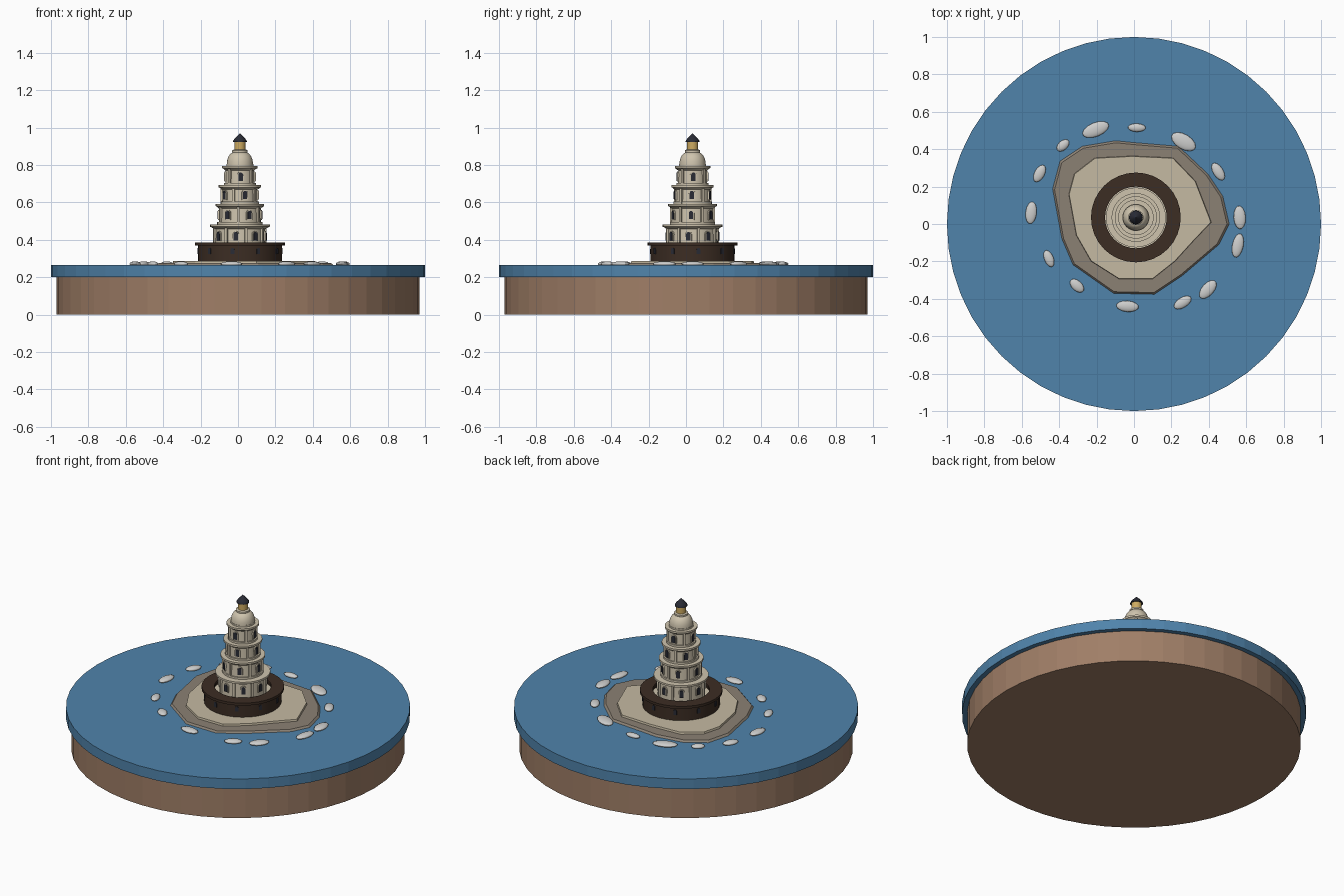
import bpy, bmesh, math
from mathutils import Matrix, Vector

if "Cube" in bpy.data.objects:
    bpy.data.objects.remove(bpy.data.objects["Cube"], do_unlink=True)

TOWER = Vector((0.01, 0.035, 0))


def material(name, r, g, b):
    m = bpy.data.materials.new(name)
    m.use_nodes = True
    m.diffuse_color = (r, g, b, 1)
    m.node_tree.nodes["Principled BSDF"].inputs["Base Color"].default_value = (r, g, b, 1)
    return m


EARTH = material("earth brown", .35, .21, .135)
SEA = material("sea blue", .08, .23, .41)
SHORE = material("shore grey", .26, .22, .175)
SAND = material("sand", .56, .49, .36)
STONE = material("cream stone", .62, .55, .42)
WALL = material("dark brown", .045, .026, .017)
ROCK = material("pale rock", .62, .62, .61)
DARK = material("slate", .022, .024, .035)
GOLD = material("lamp gold", .62, .41, .12)


def finish(name, bm, mat, location=(0, 0, 0), smooth=False):
    bmesh.ops.recalc_face_normals(bm, faces=bm.faces)
    mesh = bpy.data.meshes.new(name)
    bm.to_mesh(mesh)
    bm.free()
    mesh.materials.append(mat)
    ob = bpy.data.objects.new(name, mesh)
    ob.location = location
    bpy.context.collection.objects.link(ob)
    if smooth:
        bpy.ops.object.select_all(action='DESELECT')
        ob.select_set(True)
        bpy.context.view_layer.objects.active = ob
        bpy.ops.object.shade_smooth_by_angle(angle=math.radians(35))
    return ob


def loft(bm, rings, closed=False):
    """Join equal rings of points; cap the ends or close the loop."""
    loops = [[bm.verts.new(p) for p in ring] for ring in rings]
    pairs = list(zip(loops, loops[1:]))
    if closed:
        pairs.append((loops[-1], loops[0]))
    else:
        bm.faces.new(loops[0])
        bm.faces.new(loops[-1])
    n = len(loops[0])
    for a, b in pairs:
        for i in range(n):
            j = (i + 1) % n
            bm.faces.new((a[i], a[j], b[j], b[i]))


def lathe(name, profile, mat, seg=32, location=TOWER, smooth=True, closed=False):
    bm = bmesh.new()
    turn = [math.tau * i / seg for i in range(seg)]
    loft(bm, [[(r * math.cos(a), r * math.sin(a), z) for a in turn] for r, z in profile], closed)
    return finish(name, bm, mat, location, smooth)


def layer(name, outline, z0, z1, taper, mat):
    bm = bmesh.new()
    loft(bm, [[(x * s, y * s, z) for x, y in outline] for s, z in ((1, z0), (taper, z1))])
    return finish(name, bm, mat)


def around(name, count, start, radius, z, w, h, depth, mat, arched=True):
    """Ring of upright plates; angle zero faces the front."""
    outline = [(-w / 2, 0), (w / 2, 0)]
    if arched:
        outline += [(w / 2 * math.cos(t), h - w / 2 + w / 2 * math.sin(t))
                    for t in (math.pi * i / 6 for i in range(7))]
    else:
        outline += [(w / 2, h), (-w / 2, h)]
    bm = bmesh.new()
    for i in range(count):
        old = set(bm.verts)
        loft(bm, [[(x, y, z + up) for x, up in outline]
                  for y in (-radius - depth, -radius + .012)])
        bmesh.ops.rotate(bm, verts=[v for v in bm.verts if v not in old], cent=(0, 0, 0),
                         matrix=Matrix.Rotation(math.radians(start) + math.tau * i / count, 3, 'Z'))
    return finish(name, bm, mat, TOWER)


# Round base and sea
lathe("base", [(.97, 0), (.97, .2)], EARTH, 48, (0, 0, 0), False)
lathe("sea", [(1, .2), (1, .265)], SEA, 48, (0, 0, 0), False)

# Island
shore = [(.24, .42), (.40, .27), (.48, .15), (.515, 0), (.46, -.11), (.26, -.28), (.11, -.38),
         (-.11, -.375), (-.33, -.22), (-.39, -.08), (-.44, .19), (-.40, .34), (-.28, .42),
         (-.10, .45), (0, .44)]
beach = [(.21, .355), (.33, .23), (.415, .01), (.32, -.09), (.22, -.2), (.10, -.295),
         (-.08, -.295), (-.23, -.2), (-.31, -.06), (-.35, .16), (-.32, .27), (-.21, .355),
         (-.01, .365)]
layer("island_shore", shore, .26, .276, .965, SHORE)
layer("island_beach", beach, .27, .288, .99, SAND)

# Rocks, long side along the shore: x, y, length, width
rocks = [(-.205, .505, .15, .075), (.015, .515, .095, .045), (.265, .44, .145, .08),
         (.45, .28, .105, .055), (.565, .035, .125, .065), (.555, -.115, .13, .06),
         (.395, -.35, .12, .065), (.26, -.42, .105, .055), (-.035, -.44, .12, .06),
         (-.305, -.33, .09, .055), (-.455, -.185, .095, .05), (-.55, .06, .12, .06),
         (-.505, .27, .1, .055), (-.38, .42, .08, .05)]
for i, (x, y, length, width) in enumerate(rocks):
    bm = bmesh.new()
    bmesh.ops.create_uvsphere(bm, u_segments=14, v_segments=8, radius=.5)
    rock = finish(f"rock_{i + 1}", bm, ROCK, (x, y, .271), True)
    rock.scale = (length, width, .028)
    rock.rotation_euler.z = math.atan2(y, x) + math.pi / 2

# Surrounding wall with rim, floor and small openings
lathe("wall", [(.225, .28), (.225, .372), (.17, .372), (.17, .28)], WALL, closed=True)
lathe("wall_rim", [(.24, .37), (.24, .386), (.165, .386), (.165, .37)], WALL, closed=True)
lathe("courtyard_floor", [(.175, .28), (.175, .355)], STONE)
around("wall_openings", 10, -10, .225, .325, .02, .032, .003, DARK)

# Tiers: bottom, top, body radius, cornice radius, windows, first angle
tiers = [(.35, .482, .137, .16, 8, -9, .397), (.482, .592, .113, .13, 6, -34, .51),
         (.592, .692, .095, .113, 5, 16, .617), (.692, .795, .078, .095, 4, 3, .715)]
for i, (z0, z1, r, cornice, count, start, sill) in enumerate(tiers, 1):
    lathe(f"tier_{i}_body", [(r, z0), (r * .97, z1)], STONE)
    lathe(f"tier_{i}_cornice", [(r, z1 - .024), (cornice - .006, z1 - .014),
                                (cornice, z1 - .012), (cornice, z1)], STONE)
    if i > 1:
        lathe(f"tier_{i}_plinth", [(r + .008, z0), (r + .008, z0 + .012)], STONE)
    around(f"tier_{i}_window_frames", count, start, r, sill - .004, .034, .054, .004, STONE)
    around(f"tier_{i}_windows", count, start, r, sill, .023, .045, .007, DARK)
    around(f"tier_{i}_pilasters", count, start + 180 / count, r, z0, .014,
           z1 - z0 - .016, .008, STONE, False)

# Dome, lantern and pointed cap
dome = [(.072, .79), (.072, .805)]
dome += [(.03 + .04 * math.cos(t), .805 + .063 * math.sin(t))
         for t in (math.pi / 2 * k / 7 for k in range(8))]
lathe("dome", dome, STONE)
lathe("lantern_collar", [(.03, .86), (.041, .868), (.041, .878), (.034, .882)], STONE)
lathe("lantern", [(.03, .875), (.03, .93)], GOLD, 16)
lathe("lantern_cap", [(.037, .922), (.037, .928), (.03, .939), (.018, .952),
                      (.008, .962), (.001, .969)], DARK, 16)
